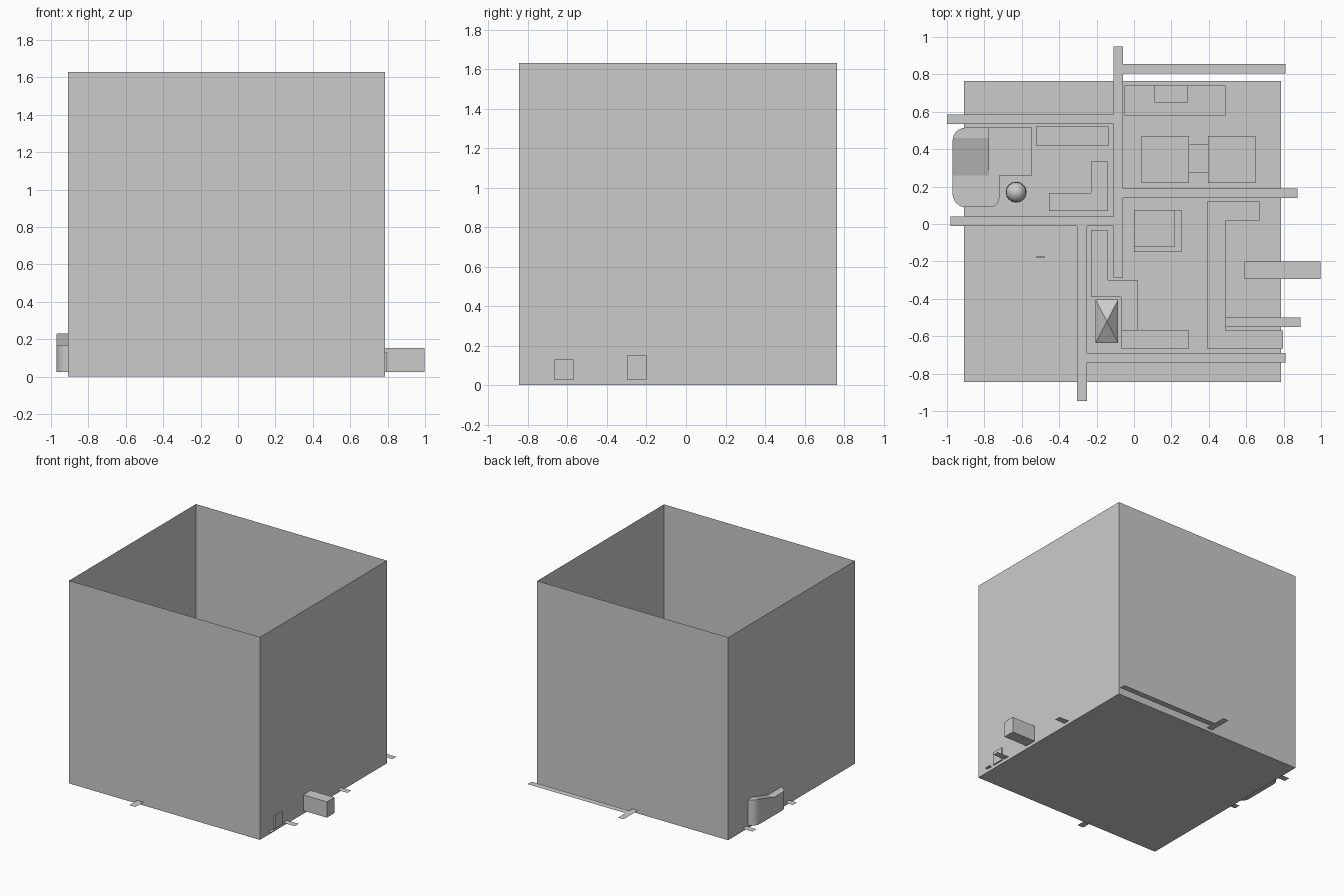
import bpy, bmesh, math

if "Cube" in bpy.data.objects:
    bpy.data.objects.remove(bpy.data.objects["Cube"])

grey = bpy.data.materials.new("plain grey")
grey.diffuse_color = (0.6, 0.6, 0.6, 1)
grey.use_nodes = True
grey.node_tree.nodes["Principled BSDF"].inputs["Base Color"].default_value = grey.diffuse_color
BASE = 0.025


def finish(bm, name):
    me = bpy.data.meshes.new(name)
    bm.to_mesh(me)
    bm.free()
    me.materials.append(grey)
    ob = bpy.data.objects.new(name, me)
    bpy.context.collection.objects.link(ob)
    return ob


def prism_bm(points, z0, z1):
    bm = bmesh.new()
    face = bm.faces.new([bm.verts.new((x, y, z0)) for x, y in points])
    ext = bmesh.ops.extrude_face_region(bm, geom=[face])
    for v in ext["geom"]:
        if isinstance(v, bmesh.types.BMVert):
            v.co.z = z1
    # keep the bottom face so the block is closed
    if not any(all(abs(v.co.z - z0) < 1e-6 for v in f.verts) for f in bm.faces):
        bm.faces.new([v for v in bm.verts if abs(v.co.z - z0) < 1e-6])
    bmesh.ops.recalc_face_normals(bm, faces=bm.faces[:])
    return bm


def rect(x0, x1, y0, y1):
    return [(x0, y0), (x1, y0), (x1, y1), (x0, y1)]


def block(name, points, top, bottom=BASE):
    return finish(prism_bm(points, bottom, top), name)


def arc(cx, cy, r, a0, a1, n=6):
    return [(cx + r * math.cos(math.radians(a0 + (a1 - a0) * i / n)),
             cy + r * math.sin(math.radians(a0 + (a1 - a0) * i / n))) for i in range(n + 1)]


# open-topped enclosure: floor and four single-sheet walls
bm = prism_bm(rect(-0.91, 0.787, -0.845, 0.765), 0, 1.63)
bmesh.ops.delete(bm, geom=[f for f in bm.faces if f.normal.z > 0.9], context="FACES_ONLY")
finish(bm, "enclosure")

# thin road strips
roads = [(-0.11, -0.06, -0.29, 0.95), (-0.06, 0.81, 0.805, 0.855),
         (-1.0, -0.11, 0.535, 0.585), (-0.98, -0.11, -0.01, 0.04),
         (-0.06, 0.875, 0.14, 0.19), (0.49, 0.89, -0.55, -0.50),
         (-0.25, 0.81, -0.74, -0.69), (-0.305, -0.25, -0.945, -0.01)]
bm = bmesh.new()
for r in roads:
    bm.faces.new([bm.verts.new((x, y, BASE)) for x, y in rect(*r)])
finish(bm, "roads")

# plain and angled buildings
block("north_hall", rect(-0.05, 0.49, 0.58, 0.74), 0.13)
block("north_hall_upper", rect(0.11, 0.29, 0.65, 0.74), 0.17, 0.13)
block("northwest_bar", rect(-0.525, -0.135, 0.42, 0.52), 0.13)
block("west_corner_building", [(-0.455, 0.07), (-0.14, 0.07), (-0.14, 0.335),
                               (-0.23, 0.335), (-0.23, 0.165), (-0.455, 0.165)], 0.13)
block("stepped_building", [(-0.23, -0.035), (-0.23, -0.39), (-0.07, -0.39), (-0.07, -0.57),
                           (0.02, -0.57), (0.02, -0.30), (-0.14, -0.30), (-0.14, -0.035)], 0.15)
block("south_bar", rect(-0.07, 0.295, -0.665, -0.57), 0.13)
block("bracket_building", [(0.39, 0.12), (0.39, -0.665), (0.797, -0.665), (0.797, -0.57),
                           (0.49, -0.57), (0.49, 0.02), (0.67, 0.02), (0.67, 0.12)], 0.13)
block("east_bar", rect(0.59, 0.997, -0.295, -0.20), 0.152)
for x, side in ((0.04, "left"), (0.395, "right")):
    block("twin_block_" + side, rect(x, x + 0.255, 0.22, 0.47), 0.15)
block("twin_bridge", rect(0.295, 0.395, 0.275, 0.425), 0.11)
block("centre_block", rect(0, 0.255, -0.15, 0.075), 0.11)
block("centre_block_upper", rect(0, 0.22, -0.12, 0.075), 0.15, 0.11)

# rounded building whose roof ramps down towards the front
outline = ([(-0.775, 0.26), (-0.775, 0.515)] + arc(-0.90, 0.445, 0.07, 90, 180)
           + arc(-0.90, 0.16, 0.07, 180, 270) + arc(-0.77, 0.14, 0.05, 270, 360) + [(-0.72, 0.26)])
bm = prism_bm(outline, BASE, 0.23)
for y in (0.46, 0.26):
    bmesh.ops.bisect_plane(bm, geom=bm.verts[:] + bm.edges[:] + bm.faces[:],
                           plane_co=(0, y, 0), plane_no=(0, 1, 0))
for v in bm.verts:
    if v.co.z > 0.1:
        v.co.z = 0.17 + 0.06 * min(1, max(0, (v.co.y - 0.26) / 0.20))
finish(bm, "rounded_building")
block("rounded_building_annex", rect(-0.775, -0.545, 0.26, 0.515), 0.17)

# house with a pointed four-sided roof
block("pointed_house", rect(-0.205, -0.085, -0.635, -0.405), 0.15)
bm = bmesh.new()
ring = [bm.verts.new((x, y, 0.15)) for x, y in rect(-0.205, -0.085, -0.635, -0.405)]
tip = bm.verts.new((-0.145, -0.52, 0.22))
for i in range(4):
    bm.faces.new((ring[i], ring[(i + 1) % 4], tip))
finish(bm, "pointed_roof")

# small round dome
bm = bmesh.new()
bmesh.ops.create_uvsphere(bm, u_segments=16, v_segments=10, radius=0.055)
for v in bm.verts:
    v.co = (v.co.x - 0.63, v.co.y + 0.17, max(0, v.co.z) + BASE)
for f in bm.faces:
    f.smooth = True
finish(bm, "dome")

# small upright sign
block("sign", rect(-0.525, -0.475, -0.178, -0.174), 0.06)
